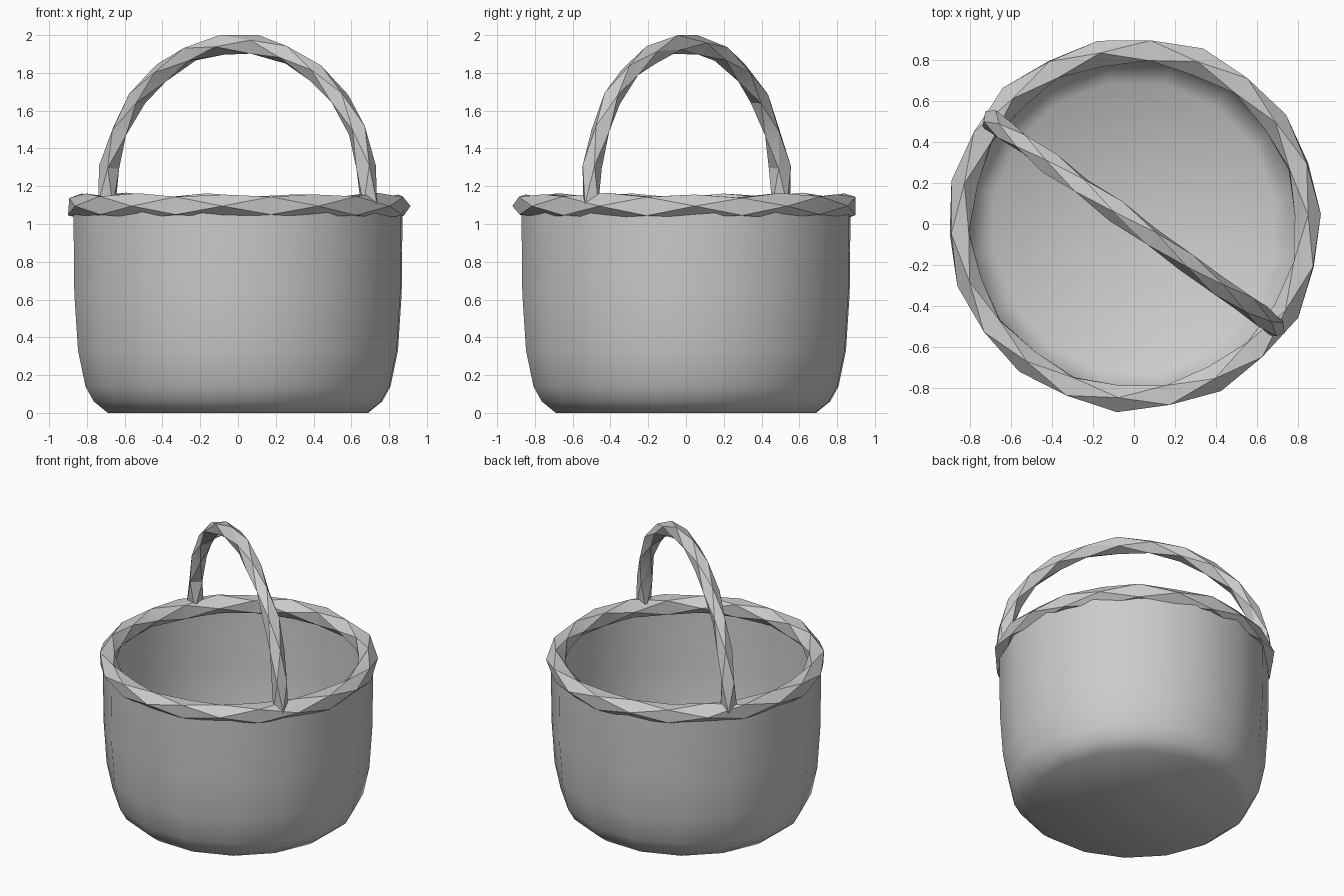
import bpy, bmesh, random
from math import sin, cos, pi, radians
from mathutils import Vector

random.seed(4)
cube = bpy.data.objects.get("Cube")
if cube:
    bpy.data.objects.remove(cube)

# Single plain grey for the whole basket
grey = bpy.data.materials.new("plain_grey")
grey.use_nodes = True
colour = (0.6, 0.6, 0.6, 1)
grey.diffuse_color = colour
grey.node_tree.nodes["Principled BSDF"].inputs["Base Color"].default_value = colour


def finish(name, bm, angle):
    """Turn a bmesh into a shaded, coloured object."""
    mesh = bpy.data.meshes.new(name)
    bm.to_mesh(mesh)
    bm.free()
    mesh.materials.append(grey)
    obj = bpy.data.objects.new(name, mesh)
    bpy.context.collection.objects.link(obj)
    bpy.ops.object.select_all(action='DESELECT')
    obj.select_set(True)
    bpy.context.view_layer.objects.active = obj
    bpy.ops.object.shade_smooth_by_angle(angle=radians(angle))
    return obj


def bridge(bm, a, b):
    """Join two rings of vertices with quads."""
    n = len(a)
    return [bm.faces.new((a[i], a[(i + 1) % n], b[(i + 1) % n], b[i])) for i in range(n)]


def twisted_band(name, path, side, size, twist, closed):
    """Sweep a twisting four-sided section along a planar path.
    side is the plane normal at every point of the path."""
    bm = bmesh.new()
    rings = []
    count = len(path)
    for i, p in enumerate(path):
        before = path[i - 1] if closed or i else p
        after = path[(i + 1) % count] if closed or i < count - 1 else p
        out = (after - before).normalized().cross(side)
        ring = []
        for k in range(4):
            a = k * pi / 2 + i * twist
            r = size * random.uniform(0.9, 1.1)
            ring.append(bm.verts.new(p + (out * cos(a) + side * sin(a)) * r))
        rings.append(ring)
    for a, b in zip(rings, rings[1:]):
        bridge(bm, a, b)
    if closed:
        # the whole twist is a multiple of a quarter turn
        shift = round(count * twist / (pi / 2)) % 4
        first = rings[0][shift:] + rings[0][:shift]
        bridge(bm, rings[-1], first)
    else:
        bm.faces.new(rings[0])
        bm.faces.new(rings[-1])
    bmesh.ops.triangulate(bm, faces=bm.faces[:])
    bmesh.ops.recalc_face_normals(bm, faces=bm.faces[:])
    return finish(name, bm, 25)


# Bowl: rounded tub of sixteen sides with a flat floor
profile = [(0.70, 0), (0.775, 0.06), (0.82, 0.14), (0.86, 0.33), (0.88, 0.63), (0.885, 1.1)]
bm = bmesh.new()
rings = [[bm.verts.new((r * cos(a), r * sin(a), z))
          for a in (radians(10) + i * pi / 8 for i in range(16))] for r, z in profile]
for low, high in zip(rings, rings[1:]):
    bridge(bm, low, high)
bm.faces.new(rings[0][::-1])
finish("basket_bowl", bm, 40)

# Rim: twisted ring around the mouth
up = Vector((0, 0, 1))
steps = 22
rim_path = [Vector((0.852 * cos(a), 0.852 * sin(a), 1.095))
            for a in (radians(3) + i * 2 * pi / steps for i in range(steps))]
twisted_band("twisted_rim", rim_path, up, 0.066, 11 * pi / 2 / steps, True)

# Handle: twisted arch standing diagonally across the rim
along = Vector((cos(radians(-36)), sin(radians(-36)), 0))
arch_steps = 13
handle_path = [along * 0.86 * cos(t) + up * (1.15 + 0.805 * sin(t))
               for t in (-0.06 + (pi + 0.12) * i / arch_steps for i in range(arch_steps + 1))]
twisted_band("twisted_handle", handle_path, along.cross(up), 0.054, pi / 4.5, False)
